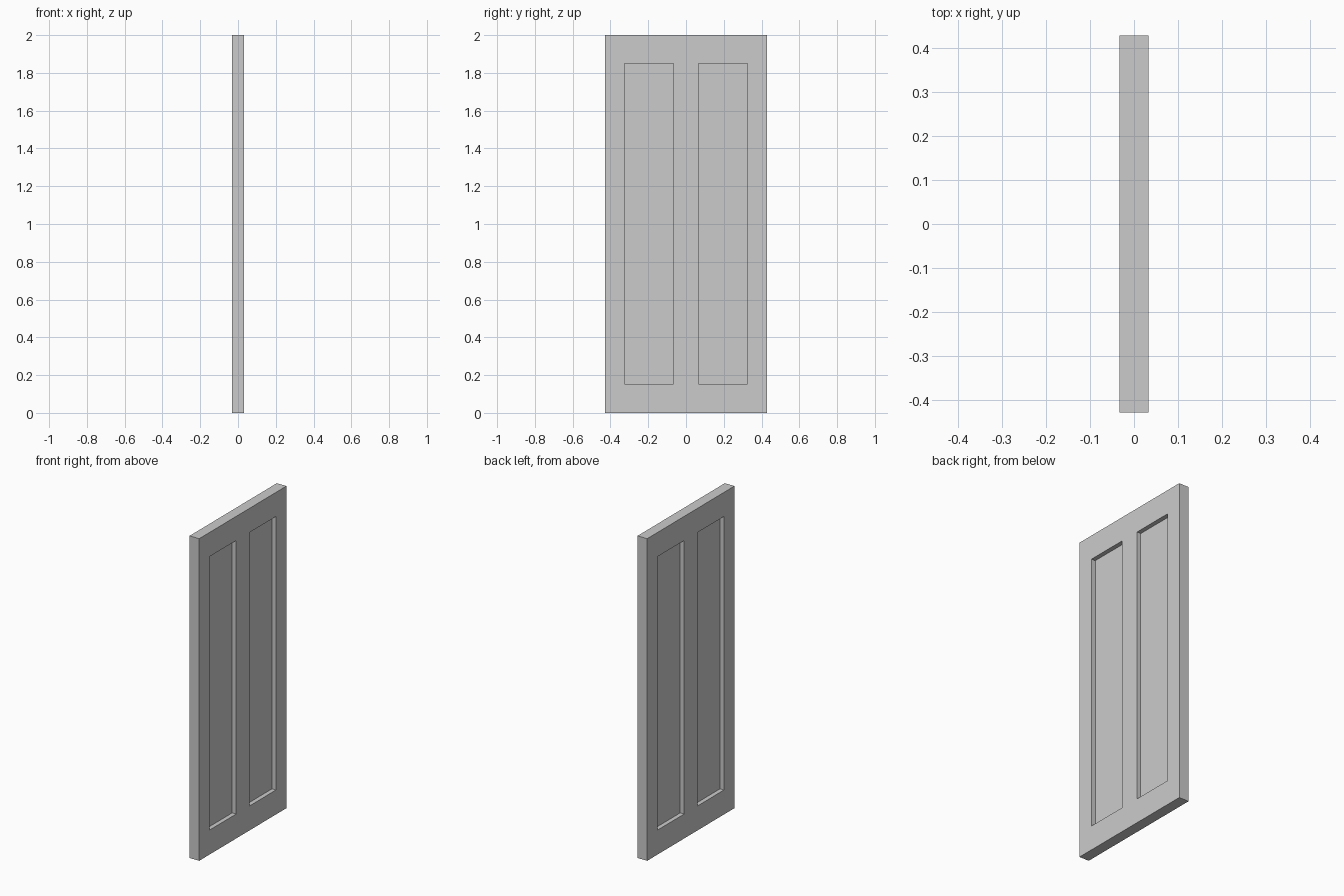
import bpy

if "Cube" in bpy.data.objects:
    bpy.data.objects.remove(bpy.data.objects["Cube"])

THICK, WIDTH, HEIGHT = 0.066, 0.856, 2.0
DEPTH = 0.027                       # recess depth on each face
PANEL_W, PANEL_Y = 0.26, 0.195      # panel width and centre offset
PANEL_Z0, PANEL_Z1 = 0.152, 1.85


def box(name, size, loc):
    bpy.ops.mesh.primitive_cube_add(size=1, location=loc)
    ob = bpy.context.object
    ob.name = name
    ob.scale = size
    bpy.ops.object.transform_apply(location=True, rotation=False, scale=True)
    return ob


# Door slab
door = box("door_slab", (THICK, WIDTH, HEIGHT), (0, 0, HEIGHT / 2))

# Two recessed panels on each face
cutters = []
for sx in (-1, 1):
    for sy in (-1, 1):
        cut = box("panel_cutter", (2 * DEPTH, PANEL_W, PANEL_Z1 - PANEL_Z0),
                  (sx * THICK / 2, sy * PANEL_Y, (PANEL_Z0 + PANEL_Z1) / 2))
        cut.hide_render = True
        cutters.append(cut)
        mod = door.modifiers.new("panel_recess", 'BOOLEAN')
        mod.operation = 'DIFFERENCE'
        mod.solver = 'EXACT'
        mod.object = cut

# Apply the cuts and remove the helpers
bpy.context.view_layer.objects.active = door
for mod in list(door.modifiers):
    bpy.ops.object.modifier_apply(modifier=mod.name)
for cut in cutters:
    bpy.data.objects.remove(cut, do_unlink=True)
